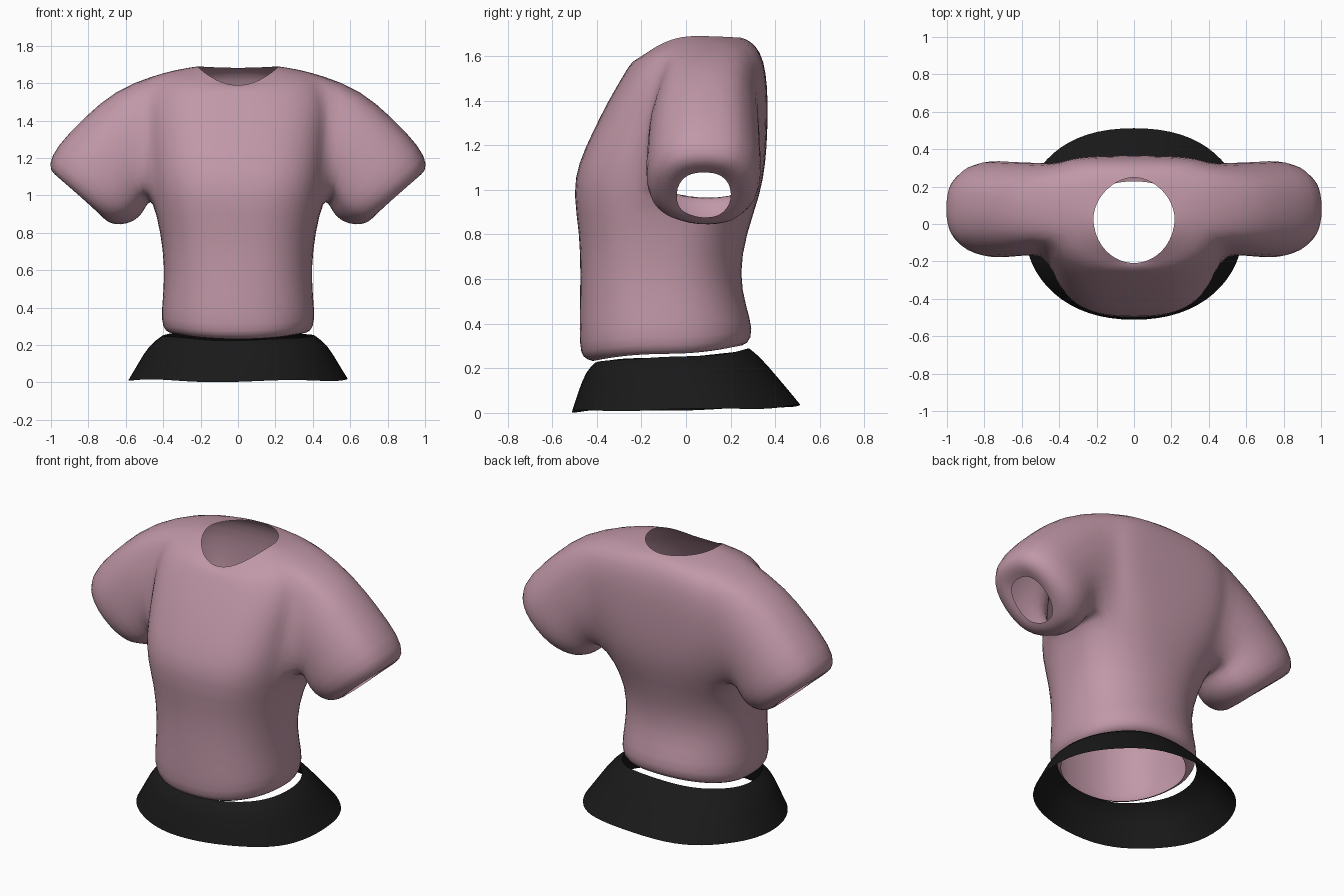
import bpy, bmesh, math
from mathutils import Vector

if "Cube" in bpy.data.objects:
    bpy.data.objects.remove(bpy.data.objects["Cube"])

SIDES = 32


def material(name, rgb):
    m = bpy.data.materials.new(name)
    m.diffuse_color = (*rgb, 1)
    m.use_nodes = True
    m.node_tree.nodes["Principled BSDF"].inputs["Base Color"].default_value = m.diffuse_color
    return m


def power(v, e):
    return math.copysign(abs(v) ** e, v)


def add_ring(bm, hw, cy, yf, yb, zf, zs, zb, front_exp, back_exp, wave=0.0):
    """Closed ring: half width, widest depth, front and back depth,
    height at front, side and back, squareness of front and back."""
    verts = []
    for i in range(SIDES):
        a = 2 * math.pi * i / SIDES
        c, s = math.cos(a), math.sin(a)
        e = back_exp if s > 0 else front_exp
        y = cy + power(s, e) * ((yb - cy) if s > 0 else (cy - yf))
        z = zs + ((zb if s > 0 else zf) - zs) * s * s
        z += wave * math.sin(5 * a + 1)
        verts.append(bm.verts.new((hw * power(c, e), y, z)))
    return verts


def bridge(bm, lower, upper):
    n = len(lower)
    return [bm.faces.new((lower[i], lower[(i + 1) % n], upper[(i + 1) % n], upper[i]))
            for i in range(n)]


def finish(bm, name, mat, levels):
    bmesh.ops.recalc_face_normals(bm, faces=bm.faces)
    me = bpy.data.meshes.new(name)
    bm.to_mesh(me)
    bm.free()
    me.materials.append(mat)
    ob = bpy.data.objects.new(name, me)
    bpy.context.collection.objects.link(ob)
    for p in me.polygons:
        p.use_smooth = True
    if levels:
        sub = ob.modifiers.new("smooth_surface", 'SUBSURF')
        sub.levels = sub.render_levels = levels
    return ob


pink = material("dusty pink", (0.53, 0.31, 0.385))
black = material("black", (0.010, 0.010, 0.010))

# Shirt body: rings from the tucked hem up to the neckline
bm = bmesh.new()
body = [
    (.36, -.08, -.42, .23, .232, .265, .30, .9, .95),
    (.39, -.08, -.465, .28, .245, .272, .305, .87, .93),
    (.415, -.08, -.48, .305, .30, .33, .37, .85, .92),
    (.402, -.08, -.478, .27, .45, .46, .48, .85, .92),
    (.394, -.08, -.475, .24, .62, .62, .62, .84, .92),
    (.415, -.05, -.478, .27, .80, .80, .80, .80, .88),
    (.458, .03, -.51, .335, .99, .98, .98, .72, .75),
    (.478, .07, -.485, .358, 1.12, 1.12, 1.12, .69, .62),
    (.49, .09, -.42, .366, 1.26, 1.26, 1.26, .69, .53),
    (.50, .09, -.35, .368, 1.40, 1.40, 1.40, .70, .52),
    (.50, .09, -.29, .36, 1.50, 1.53, 1.53, .75, .55),
    (.455, .09, -.255, .335, 1.56, 1.64, 1.62, .85, .66),
    (.33, .07, -.23, .29, 1.583, 1.673, 1.668, .95, .9),
    (.218, .03, -.21, .25, 1.588, 1.69, 1.682, 1.0, 1.08),
]
rings = [add_ring(bm, *r) for r in body]
rows = [bridge(bm, rings[i], rings[i + 1]) for i in range(len(rings) - 1)]

# Armholes: open a patch of faces on each side, reaching further to the back
LOW, HIGH, FRONT, BACK = 6, 11, -2, 4
for cols in (range(FRONT, BACK), range(SIDES // 2 - BACK, SIDES // 2 - FRONT)):
    bmesh.ops.delete(bm, geom=[rows[r][c % SIDES] for r in range(LOW, HIGH) for c in cols],
                     context='FACES')

# Sleeve rings: top (x, z), bottom (x, z), half depth, centre depth
sleeve = [
    ((.655, 1.57), (.485, .955), .255, .082),
    ((.825, 1.42), (.505, .905), .26, .08),
    ((.975, 1.265), (.55, .857), .27, .08),
    ((1.02, 1.16), (.63, .838), .235, .08),
    ((.985, 1.11), (.685, .85), .17, .08),
    ((.925, 1.08), (.715, .875), .125, .08),
]
for side, mid in ((1, 0), (-1, SIDES // 2)):
    def vert(row, k):
        return rings[row][(mid + side * k) % SIDES]
    ks = range(FRONT, BACK + 1)
    loop = [vert(LOW, k) for k in ks]
    loop += [vert(r, BACK) for r in range(LOW + 1, HIGH)]
    loop += [vert(HIGH, k) for k in reversed(ks)]
    loop += [vert(r, FRONT) for r in range(HIGH - 1, LOW, -1)]
    centre = sum((v.co for v in loop), Vector()) / len(loop)
    angles = [math.atan2((v.co.z - centre.z) / .31, (v.co.y - centre.y) / .24) for v in loop]
    previous = loop
    for (tx, tz), (bx, bz), depth, cy in sleeve:
        ring = []
        for a in angles:
            t = 0.5 + 0.5 * power(math.sin(a), .9)
            ring.append(bm.verts.new((side * (bx + (tx - bx) * t),
                                      cy + depth * power(math.cos(a), .9),
                                      bz + (tz - bz) * t)))
        bridge(bm, previous, ring)
        previous = ring
# Drop the vertices left inside the armholes
bmesh.ops.delete(bm, geom=[v for v in bm.verts if not v.link_faces], context='VERTS')
finish(bm, "shirt", pink, 1)

# Flared waistband below the shirt
bm = bmesh.new()
band = [
    (.41, -.06, -.41, .285, .225, .25, .288, .92, .92, .003),
    (.48, -.05, -.45, .33, .19, .20, .255, .92, .92, .004),
    (.535, -.02, -.485, .425, .10, .105, .145, .92, .9, .003),
    (.59, 0, -.515, .515, .006, .015, .035, .92, .88, .006),
]
loops = [add_ring(bm, *r) for r in band]
for i in range(len(loops) - 1):
    bridge(bm, loops[i], loops[i + 1])
finish(bm, "waistband", black, 1)
